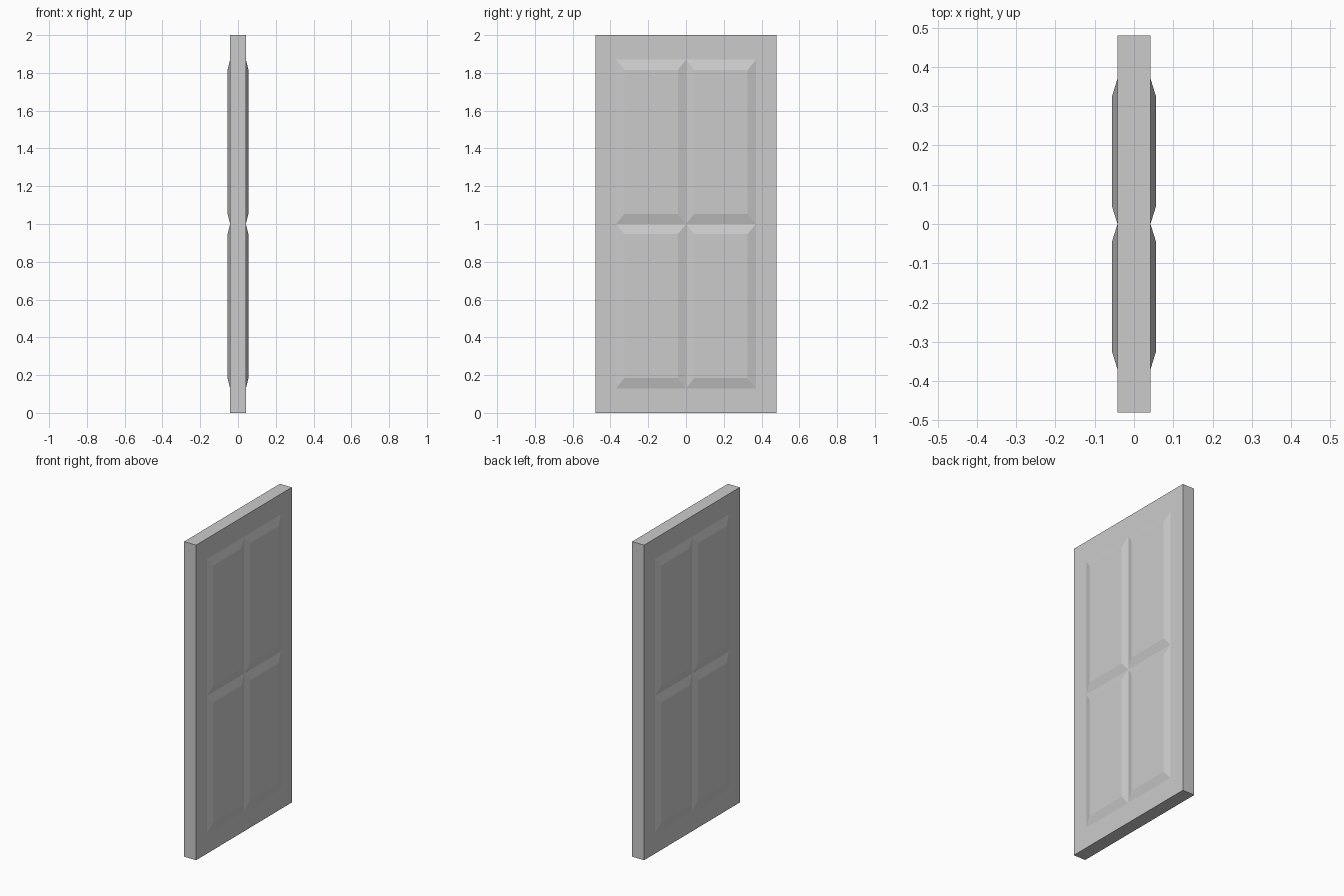
import bpy, bmesh
from mathutils import Vector

if "Cube" in bpy.data.objects:
    bpy.data.objects.remove(bpy.data.objects["Cube"])

HALF_T, HALF_W, HEIGHT = 0.042, 0.48, 2.0
PANEL_Y, PANEL_Z = 0.37, (0.13, 1.87)
RISE, BEVEL_Y, BEVEL_Z = 0.0135, 0.0435, 0.054

# Door slab
bm = bmesh.new()
bmesh.ops.create_cube(bm, size=1)
for v in bm.verts:
    v.co = Vector((v.co.x * 2 * HALF_T, v.co.y * 2 * HALF_W, (v.co.z + 0.5) * HEIGHT))


def cut(axis, value):
    """Add an edge loop around the slab at axis = value."""
    co, no = Vector(), Vector()
    co[axis], no[axis] = value, 1
    bmesh.ops.bisect_plane(bm, geom=bm.verts[:] + bm.edges[:] + bm.faces[:],
                           plane_co=co, plane_no=no)


# Panel layout: two columns, two rows
for y in (-PANEL_Y, 0, PANEL_Y):
    cut(1, y)
for z in (PANEL_Z[0], HEIGHT / 2, PANEL_Z[1]):
    cut(2, z)
bm.normal_update()

# Raised bevelled panels on both sides
panels = []
for f in bm.faces:
    c = f.calc_center_median()
    if abs(f.normal.x) > 0.9 and abs(c.y) < PANEL_Y and PANEL_Z[0] < c.z < PANEL_Z[1]:
        panels.append(f)
centres = [f.calc_center_median() for f in panels]
bmesh.ops.inset_individual(bm, faces=panels, thickness=0.01)
half_y = PANEL_Y / 2 - BEVEL_Y
half_z = (PANEL_Z[1] - PANEL_Z[0]) / 4 - BEVEL_Z
for f, c in zip(panels, centres):
    side = 1 if c.x > 0 else -1
    for v in f.verts:
        v.co = (side * (HALF_T + RISE),
                c.y + (half_y if v.co.y > c.y else -half_y),
                c.z + (half_z if v.co.z > c.z else -half_z))

bmesh.ops.recalc_face_normals(bm, faces=bm.faces[:])
mesh = bpy.data.meshes.new("panelled_door")
bm.to_mesh(mesh)
bm.free()
bpy.context.collection.objects.link(bpy.data.objects.new("panelled_door", mesh))
